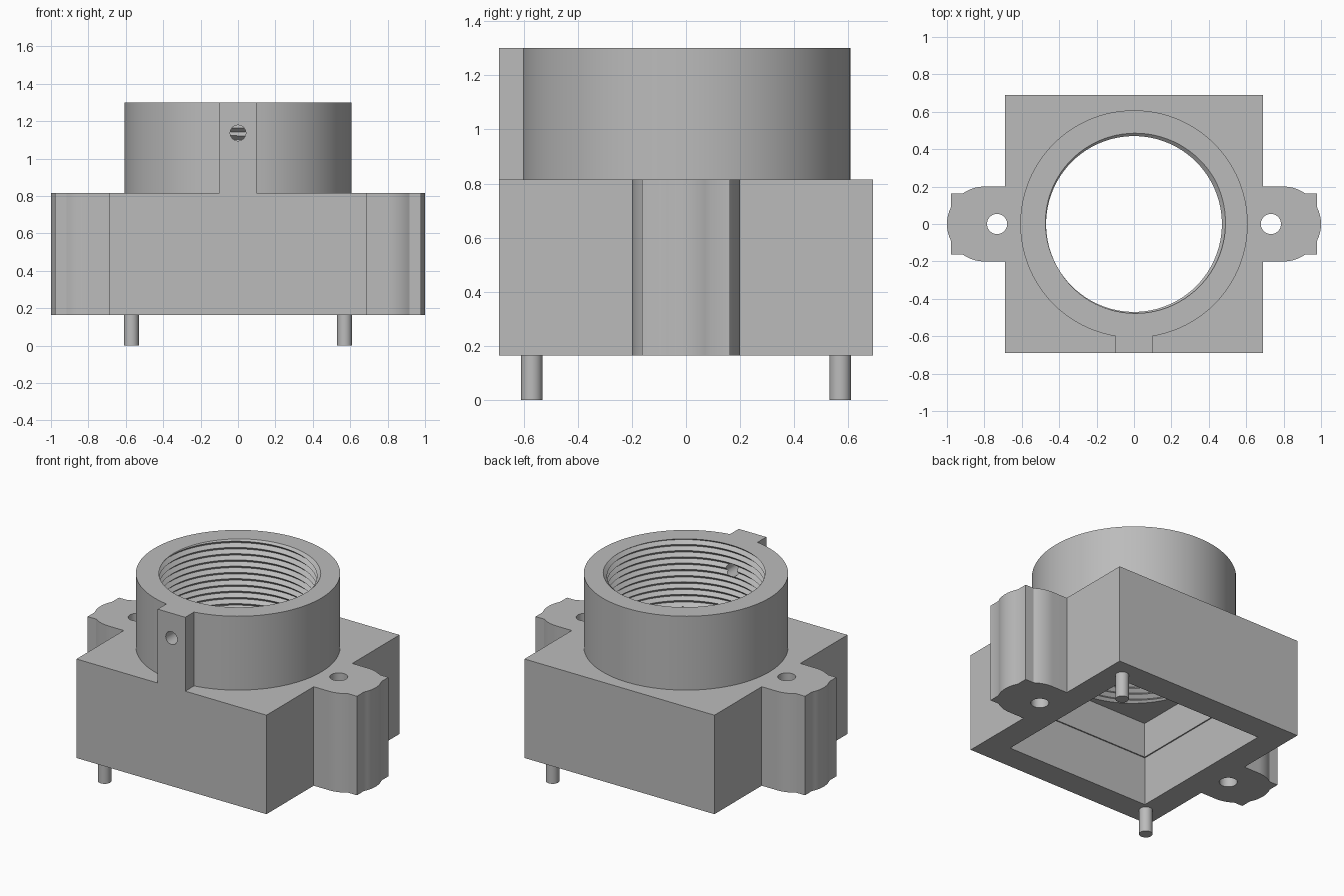
import bpy, bmesh
from math import sin, cos, pi, asin, sqrt, radians
from mathutils import Matrix

cube = bpy.data.objects.get("Cube")
if cube:
    bpy.data.objects.remove(cube, do_unlink=True)

grey = bpy.data.materials.new("plain_grey")
grey.use_nodes = True
COLOUR = (0.5, 0.5, 0.5, 1)
grey.diffuse_color = COLOUR
grey.node_tree.nodes["Principled BSDF"].inputs["Base Color"].default_value = COLOUR

BASE_Z, DECK_Z, TOP_Z = 0.165, 0.815, 1.30
HALF = 0.69


def add_object(name, bm):
    bmesh.ops.recalc_face_normals(bm, faces=bm.faces)
    mesh = bpy.data.meshes.new(name)
    bm.to_mesh(mesh)
    bm.free()
    mesh.materials.append(grey)
    obj = bpy.data.objects.new(name, mesh)
    bpy.context.collection.objects.link(obj)
    return obj


def prism(name, outline, z0, z1):
    bm = bmesh.new()
    face = bm.faces.new([bm.verts.new((x, y, z0)) for x, y in outline])
    up = bmesh.ops.extrude_face_region(bm, geom=[face])["geom"]
    bmesh.ops.translate(bm, vec=(0, 0, z1 - z0),
                        verts=[g for g in up if isinstance(g, bmesh.types.BMVert)])
    return add_object(name, bm)


def cylinder(name, radius, depth, matrix, segments=32):
    bm = bmesh.new()
    bmesh.ops.create_cone(bm, cap_ends=True, segments=segments, radius1=radius,
                          radius2=radius, depth=depth, matrix=matrix)
    return add_object(name, bm)


def square(half):
    return [(-half, -half), (half, -half), (half, half), (-half, half)]


def arc(cx, radius, a0, a1, steps):
    angles = [a0 + (a1 - a0) * i / steps for i in range(steps + 1)]
    return [(cx + radius * cos(a), radius * sin(a)) for a in angles]


def thread_cutter(name, crest, root, pitch, z0, z1, n=96):
    """Closed solid whose side is a helical V thread."""
    bm = bmesh.new()
    rows = 2 * int((z1 - z0) / pitch)
    cols = []
    for i in range(n):
        a = 2 * pi * i / n
        count = rows + (3 if i == 0 else 1)
        cols.append([bm.verts.new(((root if j % 2 else crest) * cos(a),
                                   (root if j % 2 else crest) * sin(a),
                                   z0 + (j / 2 + i / n) * pitch)) for j in range(count)])
    cols.append(cols[0][2:])
    for left, right in zip(cols, cols[1:]):
        for j in range(rows):
            bm.faces.new((left[j], right[j], right[j + 1], left[j + 1]))
    # fan caps at both ends
    low = [c[0] for c in cols] + [cols[0][1]]
    high = [c[rows] for c in cols] + [cols[0][rows + 1]]
    for loop, z in ((low, z0 - 0.02), (high, z1 + 0.1)):
        apex = bm.verts.new((0, 0, z))
        for a, b in zip(loop, loop[1:] + loop[:1]):
            bm.faces.new((a, b, apex))
    return add_object(name, bm)


def combine(target, tool, operation):
    mod = target.modifiers.new(operation.lower(), "BOOLEAN")
    mod.operation, mod.object, mod.solver = operation, tool, "EXACT"
    bpy.context.view_layer.objects.active = target
    bpy.ops.object.modifier_apply(modifier=mod.name)
    bpy.data.objects.remove(tool, do_unlink=True)


# Base block with a rounded, square-shouldered lug on each side
LUG_X, LUG_R, EAR_X, EAR_Y = 0.80, 0.20, 0.978, 0.163
ear = asin(EAR_Y / LUG_R)
nose_y = sqrt(LUG_R ** 2 - (EAR_X - LUG_X) ** 2)
nose = asin(nose_y / LUG_R)
lug = [(HALF, -LUG_R)] + arc(LUG_X, LUG_R, -pi / 2, -ear, 8)
lug += [(EAR_X, -EAR_Y)] + arc(LUG_X, LUG_R, -nose, nose, 8) + [(EAR_X, EAR_Y)]
lug += arc(LUG_X, LUG_R, ear, pi / 2, 8) + [(HALF, LUG_R)]
right_half = [(HALF, -HALF)] + lug + [(HALF, HALF)]
left_half = [(-x, y) for x, y in reversed(right_half)]
mount = prism("lens_mount_body", right_half + left_half, BASE_Z, DECK_Z)

# Collar with the flat screw tab at the front
COLLAR_R, TAB = 0.608, 0.10
edge = asin(TAB / COLLAR_R)
collar_outline = arc(0, COLLAR_R, -pi / 2 + edge, 1.5 * pi - edge, 96)
collar_outline += [(-TAB, -HALF), (TAB, -HALF)]
combine(mount, prism("collar", collar_outline, DECK_Z - 0.04, TOP_Z), "UNION")

# Square sensor cavity, with a slight step half way up
combine(mount, prism("lower_cavity", square(0.523), BASE_Z - 0.1, 0.485), "DIFFERENCE")
combine(mount, prism("upper_cavity", square(0.515), 0.45, 0.715), "DIFFERENCE")

# Threaded bore
combine(mount, thread_cutter("bore", 0.47, 0.493, 0.041, 0.62, 1.38), "DIFFERENCE")

# Lug holes and the locking screw hole
for side in (-1, 1):
    place = Matrix.Translation((side * 0.732, 0, 0.5))
    combine(mount, cylinder("lug_hole", 0.054, 1, place), "DIFFERENCE")
place = Matrix.Translation((0, -0.6, 1.137)) @ Matrix.Rotation(pi / 2, 4, "X")
combine(mount, cylinder("screw_hole", 0.042, 0.5, place), "DIFFERENCE")

# Locating pins on opposite corners
parts = [mount]
for name, side in (("front_pin", -1), ("back_pin", 1)):
    place = Matrix.Translation((side * 0.57, side * 0.57, BASE_Z / 2))
    parts.append(cylinder(name, 0.04, BASE_Z, place))

bpy.ops.object.select_all(action="DESELECT")
for part in parts:
    part.select_set(True)
bpy.context.view_layer.objects.active = mount
bpy.ops.object.shade_smooth_by_angle(angle=radians(25))
